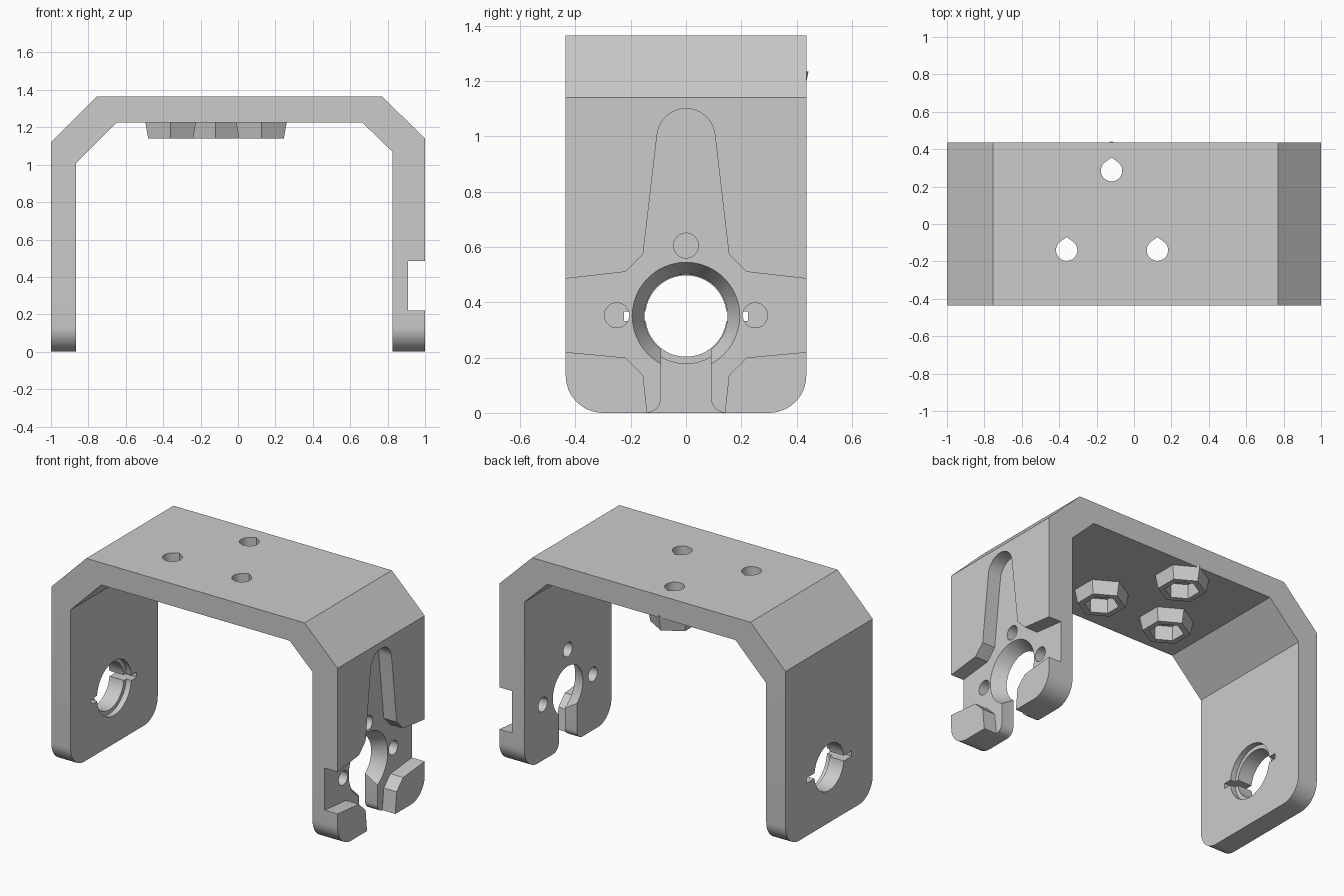
import bpy
import bmesh
from math import sin, cos, radians

if "Cube" in bpy.data.objects:
    bpy.data.objects.remove(bpy.data.objects["Cube"])

grey = bpy.data.materials.new("plain grey")
grey.use_nodes = True
colour = (0.6, 0.6, 0.6, 1)
grey.diffuse_color = colour
grey.node_tree.nodes["Principled BSDF"].inputs["Base Color"].default_value = colour

HALF_DEPTH = 0.435
BORE_Z = 0.35


def loft(name, ring_a, ring_b, axis, a, b):
    """Solid between two matching outlines placed at a and b along an axis."""
    def place(p, t):
        return {"x": (t, p[0], p[1]), "y": (p[0], t, p[1]), "z": (p[0], p[1], t)}[axis]
    bm = bmesh.new()
    lower = [bm.verts.new(place(p, a)) for p in ring_a]
    upper = [bm.verts.new(place(p, b)) for p in ring_b]
    bm.faces.new(lower)
    bm.faces.new(upper)
    for i in range(len(lower)):
        j = (i + 1) % len(lower)
        bm.faces.new((lower[i], lower[j], upper[j], upper[i]))
    bmesh.ops.recalc_face_normals(bm, faces=bm.faces)
    mesh = bpy.data.meshes.new(name)
    bm.to_mesh(mesh)
    bm.free()
    mesh.materials.append(grey)
    obj = bpy.data.objects.new(name, mesh)
    bpy.context.collection.objects.link(obj)
    return obj


def prism(name, ring, axis, a, b):
    return loft(name, ring, ring, axis, a, b)


def arc(cx, cy, r, start, end, steps):
    angles = [radians(start + (end - start) * i / steps) for i in range(steps + 1)]
    return [(cx + r * cos(t), cy + r * sin(t)) for t in angles]


def circle(cx, cy, r, sides=48, turn=0):
    return arc(cx, cy, r, turn, turn + 360, sides)[:-1]


def mirrored(half):
    return half + [(-u, v) for u, v in reversed(half)]


def combine(target, other, operation):
    """Apply a boolean and discard the helper."""
    mod = target.modifiers.new(operation, "BOOLEAN")
    mod.object, mod.operation, mod.solver = other, operation, "EXACT"
    graph = bpy.context.evaluated_depsgraph_get()
    result = bpy.data.meshes.new_from_object(target.evaluated_get(graph))
    target.modifiers.clear()
    target.data = result
    bpy.data.objects.remove(other)


# Bridge frame: two arms, chamfered shoulders and a top plate
outline = [(-1, 0), (-1, 1.12), (-0.755, 1.365), (0.77, 1.365), (1, 1.14), (1, 0),
           (0.825, 0), (0.825, 1.07), (0.665, 1.225), (-0.65, 1.225),
           (-0.865, 1.01), (-0.865, 0)]
bracket = prism("mounting_bracket", outline, "y", -HALF_DEPTH, HALF_DEPTH)

# Rounded feet
bm = bmesh.new()
bm.from_mesh(bracket.data)
feet = [e for e in bm.edges if all(v.co.z < 0.01 for v in e.verts)
        and e.verts[0].co.y * e.verts[1].co.y > 0]
bmesh.ops.bevel(bm, geom=feet, offset=0.135, segments=12, profile=0.5, affect="EDGES")
bm.to_mesh(bracket.data)
bm.free()

# Tapered hexagonal nut bosses under the plate, with sockets and teardrop holes
for x, y in [(-0.36, -0.14), (0.125, -0.14), (-0.12, 0.285)]:
    boss = loft("nut_boss", circle(x, y, 0.139, 6, 30), circle(x, y, 0.158, 6, 30),
                "z", 1.14, 1.235)
    combine(bracket, boss, "UNION")
    socket = prism("nut_socket", circle(x, y, 0.1, 6, 30), "z", 1.1, 1.232)
    combine(bracket, socket, "DIFFERENCE")
    teardrop = arc(x, y, 0.057, 125, 415, 28) + [(x, y + 0.07)]
    combine(bracket, prism("screw_hole", teardrop, "z", 1.1, 1.5), "DIFFERENCE")

# Recess on the outside of the left arm
recess = mirrored(arc(0, 0.995, 0.105, 90, 5, 12)[1:]
                  + [(0.155, 0.575), (0.22, 0.51), (0.5, 0.478), (0.5, 0.226),
                     (0.22, 0.2), (0.155, 0.135), (0.135, -0.05)])
combine(bracket, prism("arm_recess", recess, "x", 0.91, 1.1), "DIFFERENCE")

# Conical bore, open slot below it, and three screw holes
cone = loft("conical_bore", circle(0, BORE_Z, 0.145), circle(0, BORE_Z, 0.205),
            "x", 0.815, 0.93)
combine(bracket, cone, "DIFFERENCE")
slot = mirrored([(0.09, BORE_Z)] + arc(0.145, 0.055, 0.055, 180, 270, 8) + [(0.145, -0.05)])
combine(bracket, prism("open_slot", slot, "x", 0.7, 1.1), "DIFFERENCE")
for y, z in [(-0.25, 0.353), (0.25, 0.353), (0, 0.605)]:
    hole = prism("arm_screw_hole", circle(y, z, 0.045, 32), "x", 0.7, 1.1)
    combine(bracket, hole, "DIFFERENCE")

# Right arm bore with a shallow counterbore and key slots
combine(bracket, prism("bore", circle(0, BORE_Z, 0.147), "x", -1.1, -0.7), "DIFFERENCE")
combine(bracket, prism("counterbore", circle(0, BORE_Z, 0.172), "x", -0.9, -0.7), "DIFFERENCE")
key = mirrored([(0.225, BORE_Z - 0.017), (0.225, BORE_Z + 0.017)])
key = [key[0], key[1], key[2], key[3]]
combine(bracket, prism("key_slot", key, "x", -1.1, -0.7), "DIFFERENCE")

# Smooth curved walls, keep hard edges
bpy.ops.object.select_all(action="DESELECT")
bracket.select_set(True)
bpy.context.view_layer.objects.active = bracket
bpy.ops.object.shade_smooth_by_angle(angle=radians(25))
